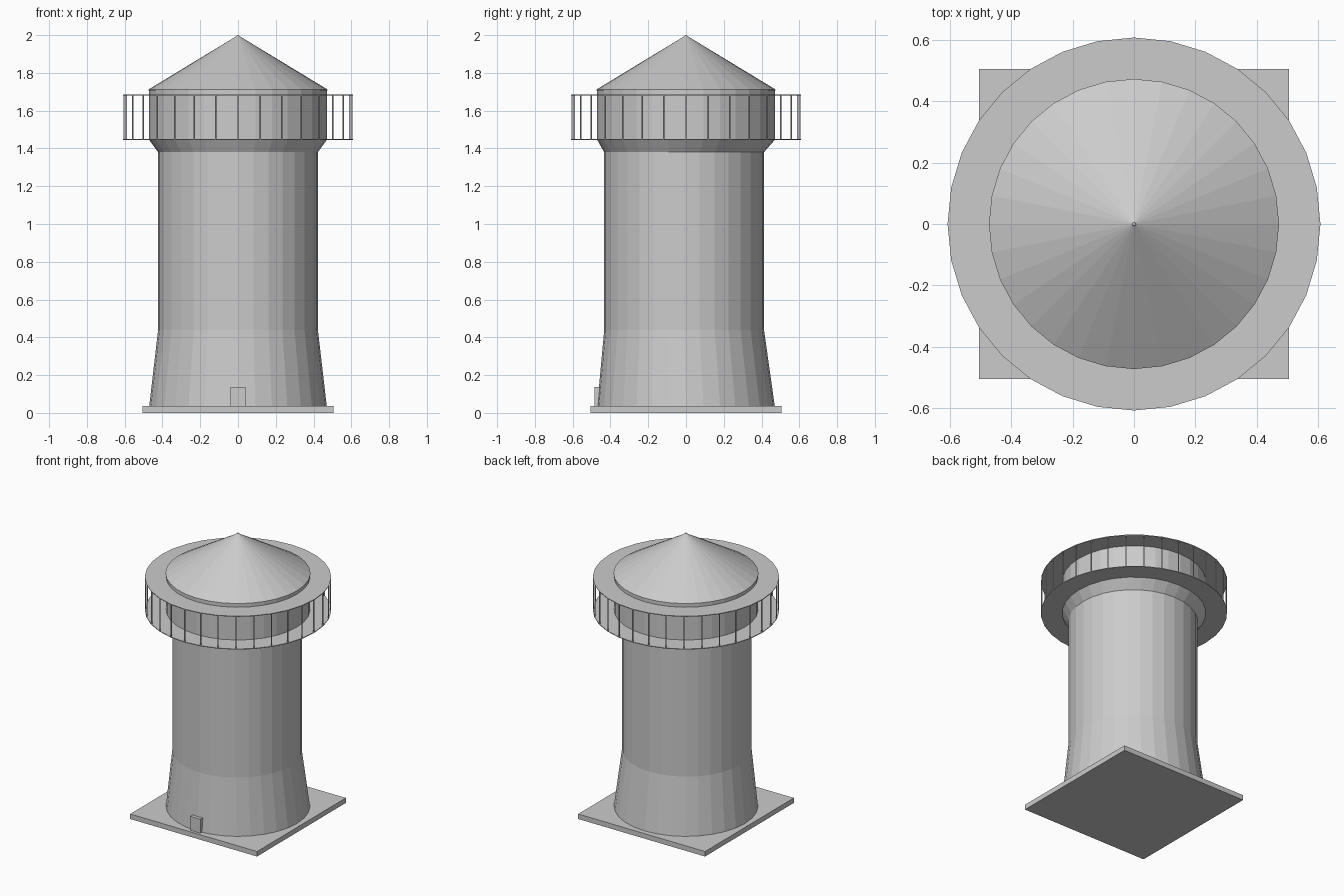
import bpy, bmesh, math
from mathutils import Matrix

if "Cube" in bpy.data.objects:
    bpy.data.objects.remove(bpy.data.objects["Cube"])

SIDES = 32


def finish(name, bm):
    bmesh.ops.recalc_face_normals(bm, faces=bm.faces)
    mesh = bpy.data.meshes.new(name)
    bm.to_mesh(mesh)
    bm.free()
    obj = bpy.data.objects.new(name, mesh)
    bpy.context.collection.objects.link(obj)
    return obj


def lathe(name, profile, closed=False):
    """Rings of (radius, z, y offset) joined into a flat-faced turned shape."""
    bm = bmesh.new()
    rings = []
    for r, z, dy in profile:
        rings.append([bm.verts.new((r * math.cos(a), r * math.sin(a) + dy, z))
                      for a in (2 * math.pi * i / SIDES for i in range(SIDES))])
    pairs = list(zip(rings, rings[1:]))
    if closed:
        pairs.append((rings[-1], rings[0]))
    for lo, hi in pairs:
        for i in range(SIDES):
            j = (i + 1) % SIDES
            bm.faces.new((lo[i], lo[j], hi[j], hi[i]))
    if not closed:
        bm.faces.new(rings[0])
        bm.faces.new(rings[-1])
    return finish(name, bm)


def add_box(bm, size, center, turn=0.0):
    m = (Matrix.Rotation(turn, 4, 'Z') @ Matrix.Translation(center)
         @ Matrix.Diagonal((*size, 1)))
    bmesh.ops.create_cube(bm, size=1, matrix=m)


def box(name, size, center):
    bm = bmesh.new()
    add_box(bm, size, center)
    return finish(name, bm)


# Square plinth and small door
box("base_slab", (1.01, 1.01, 0.036), (0, 0, 0.018))
box("door", (0.08, 0.06, 0.102), (0, -0.455, 0.085))

# Flared foot, shaft (set slightly forward), corbel and lantern wall
lathe("tower", [(0.47, 0.036, 0), (0.423, 0.44, -0.01), (0.423, 1.38, -0.01),
                (0.47, 1.445, 0), (0.47, 1.71, 0)])

# Conical roof with a blunt tip
lathe("roof", [(0.473, 1.708, 0), (0.473, 1.713, 0), (0.009, 1.994, 0), (0.005, 2.0, 0)])

# Gallery floor and canopy: thin rings around the wall
for name, z in (("gallery_floor", 1.444), ("gallery_canopy", 1.68)):
    lathe(name, [(0.468, z, 0), (0.608, z, 0),
                 (0.608, z + 0.005, 0), (0.468, z + 0.005, 0)], closed=True)

# Slim posts at every corner of the gallery
posts = bmesh.new()
for i in range(SIDES):
    add_box(posts, (0.006, 0.006, 0.236), (0.604, 0, 1.564), 2 * math.pi * i / SIDES)
finish("gallery_posts", posts)
